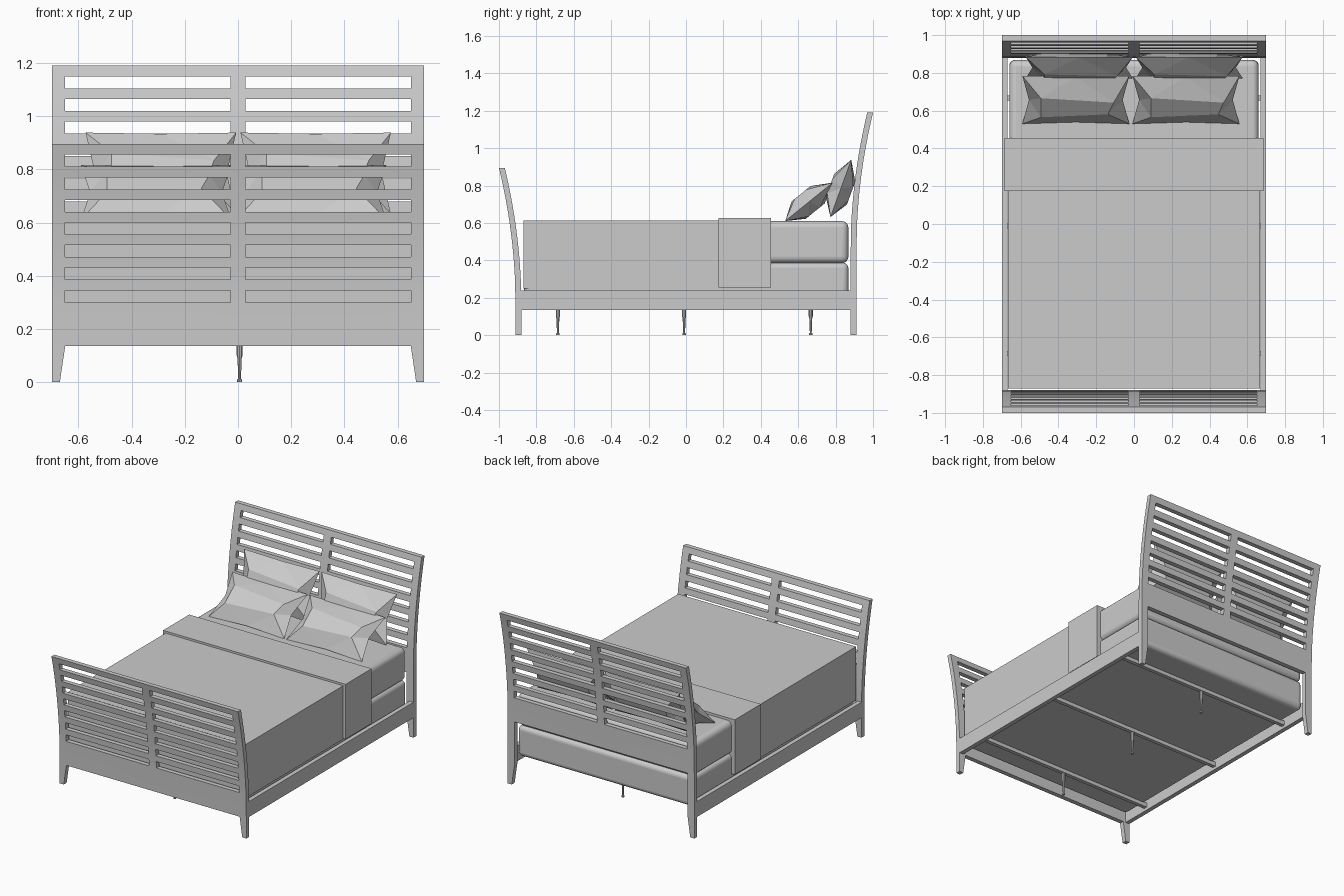
import bpy, bmesh, math
from mathutils import Matrix, Vector

if "Cube" in bpy.data.objects:
    bpy.data.objects.remove(bpy.data.objects["Cube"])

grey = bpy.data.materials.new("light_grey")
grey.diffuse_color = (0.6, 0.6, 0.6, 1)
grey.use_nodes = True
grey.node_tree.nodes["Principled BSDF"].inputs["Base Color"].default_value = grey.diffuse_color


def finish(name, bm, smooth=False, bevel=0):
    bmesh.ops.recalc_face_normals(bm, faces=bm.faces)
    me = bpy.data.meshes.new(name)
    bm.to_mesh(me)
    bm.free()
    ob = bpy.data.objects.new(name, me)
    bpy.context.collection.objects.link(ob)
    me.materials.append(grey)
    if bevel:
        mod = ob.modifiers.new("rounding", 'BEVEL')
        mod.width, mod.segments = bevel, 5
    if smooth:
        bpy.ops.object.select_all(action='DESELECT')
        ob.select_set(True)
        bpy.context.view_layer.objects.active = ob
        bpy.ops.object.shade_smooth_by_angle(angle=math.radians(40))
    return ob


def box(name, x, y, z, **kw):
    bm = bmesh.new()
    bmesh.ops.create_cube(bm, size=1)
    for v in bm.verts:
        v.co = [a + (b - a) * (c + 0.5) for (a, b), c in zip((x, y, z), v.co)]
    return finish(name, bm, **kw)


# Slatted end board: a grid with slots left out, thickened, then swept outward
def end_board(name, side, panel_z, top):
    xs = [-0.70, -0.65, -0.028, 0.028, 0.65, 0.70]
    zs = [0, 0.135] + ([panel_z] if panel_z > 0.135 else [])
    legs = len(zs) - 1
    slots = []
    for k in reversed(range(7)):
        hi = top - 0.04 - k * 0.085
        slots.append(len(zs))
        zs += [hi - 0.045, hi]
    zs.append(top)
    bm = bmesh.new()
    grid = [[bm.verts.new((x, 0.88, z)) for x in xs] for z in zs]
    for j in range(len(zs) - 1):
        for i in range(5):
            if (j < legs and 0 < i < 4) or (j in slots and i in (1, 3)):
                continue
            bm.faces.new((grid[j][i], grid[j][i + 1], grid[j + 1][i + 1], grid[j + 1][i]))
    for i in (1, 4):  # tapered feet
        grid[0][i].co.x = math.copysign(0.67, xs[i])
    loose = [v for v in bm.verts if not v.link_faces]
    bmesh.ops.delete(bm, geom=loose, context='VERTS')
    ext = bmesh.ops.extrude_face_region(bm, geom=bm.faces[:], use_keep_orig=True)
    for v in ext["geom"]:
        if isinstance(v, bmesh.types.BMVert):
            v.co.y += 0.031
    start = top - 0.74
    for v in bm.verts:
        t = max(0, (v.co.z - start) / 0.74)
        v.co.y = side * (v.co.y + 0.089 * t * t)
    finish(name, bm, smooth=True)


end_board("headboard", 1, 0.43, 1.19)
end_board("footboard", -1, 0.135, 0.895)

# Side rails
for s, n in ((-1, "left"), (1, "right")):
    box(n + "_side_rail", sorted((s * 0.67, s * 0.70)), (-0.89, 0.89), (0.135, 0.24))

# Cross supports with turned centre legs
for k, y in enumerate((-0.685, -0.01, 0.667)):
    box(f"cross_bar_{k}", (-0.68, 0.68), (y - 0.013, y + 0.013), (0.155, 0.185))
    bm = bmesh.new()
    rings = []
    for r, z in ((0.011, 0.16), (0.011, 0.10), (0.008, 0.09), (0.005, 0.012), (0.009, 0.01), (0.009, 0)):
        rings.append([bm.verts.new((0.006 + r * math.cos(a * math.pi / 4),
                                    y + r * math.sin(a * math.pi / 4), z)) for a in range(8)])
    for lo, hi in zip(rings, rings[1:]):
        for a in range(8):
            b = (a + 1) % 8
            bm.faces.new((lo[a], lo[b], hi[b], hi[a]))
    bm.faces.new(rings[0])
    bm.faces.new(rings[-1])
    finish(f"centre_leg_{k}", bm, smooth=True)

# Bedding
box("box_spring", (-0.66, 0.66), (-0.865, 0.868), (0.18, 0.388), smooth=True, bevel=0.03)
box("mattress", (-0.66, 0.66), (-0.865, 0.868), (0.385, 0.61), smooth=True, bevel=0.035)
box("blanket", (-0.667, 0.667), (-0.87, 0.30), (0.25, 0.613))
box("folded_blanket_band", (-0.685, 0.685), (0.175, 0.455), (0.255, 0.627))


# Faceted pillow with pinched sides: eight outline points and a raised quad each side
def pillow(name, centre, tilt, half_h):
    w, h = 0.283, half_h
    outline = [(-w, -h), (0, -h * 0.93), (w, -h), (w - 0.035, 0),
               (w, h), (0, h * 0.97), (-w, h), (-w + 0.035, 0)]
    raised = [(-0.185, -0.07), (0.17, -0.05), (0.2, 0.03), (-0.185, 0.06)]
    bm = bmesh.new()
    rim = [bm.verts.new((x, y, 0)) for x, y in outline]
    for s in (-1, 1):
        top = [bm.verts.new((x, y, s * 0.06)) for x, y in raised]
        bm.faces.new(top)
        for i in range(4):
            a, b = top[i], top[(i + 1) % 4]
            c0, m, c1 = rim[2 * i], rim[2 * i + 1], rim[(2 * i + 2) % 8]
            for tri in ((a, c0, m), (a, m, b), (b, m, c1)):
                bm.faces.new(tri)
    bm.transform(Matrix.Translation(Vector(centre)) @ Matrix.Rotation(math.radians(tilt), 4, 'X'))
    finish(name, bm)


for n, x in (("left", -0.308), ("right", 0.275)):
    pillow(n + "_front_pillow", (x, 0.657, 0.713), 39, 0.163)
for n, x in (("left", -0.29), ("right", 0.292)):
    pillow(n + "_rear_pillow", (x, 0.828, 0.785), 70, 0.163)
